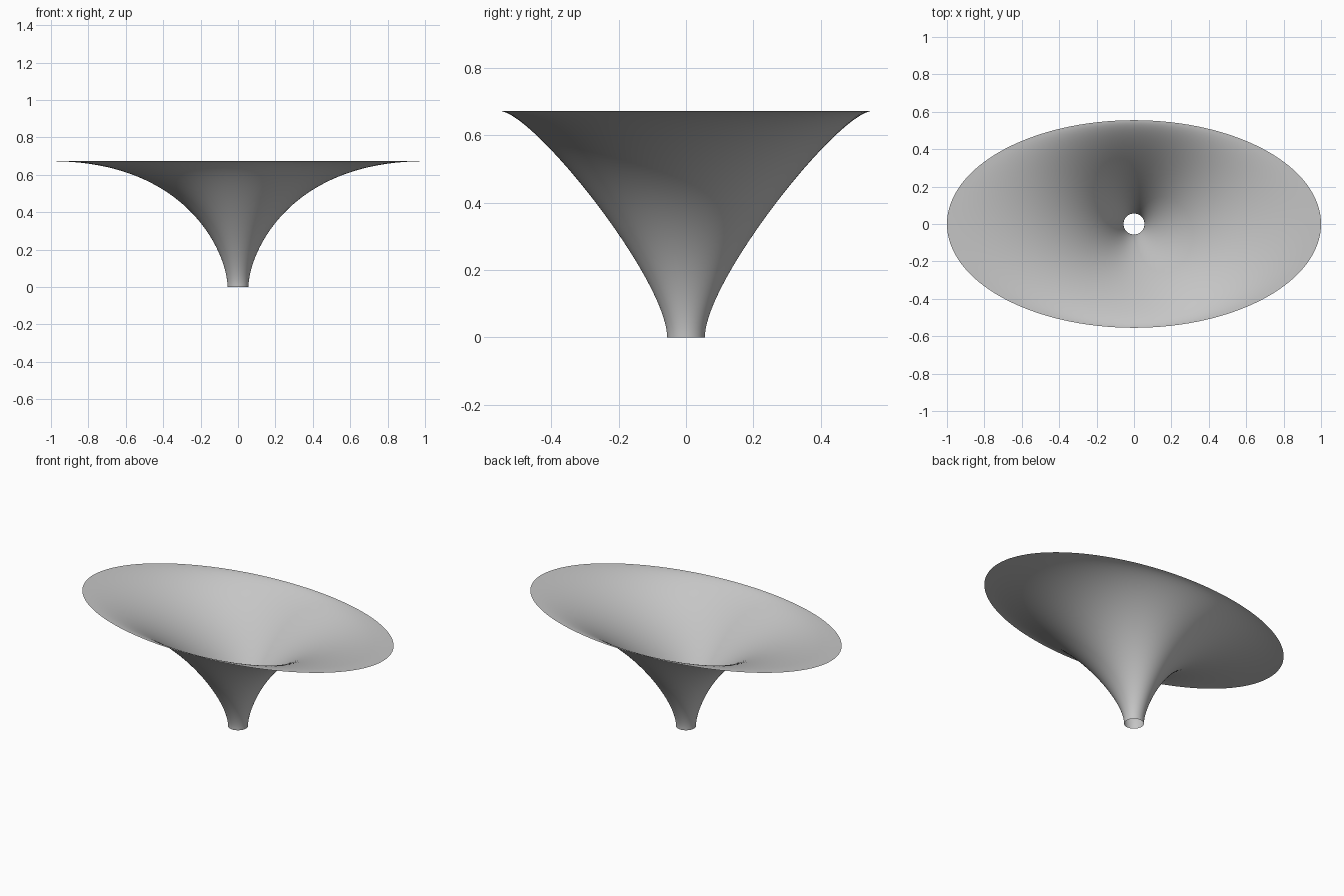
import bpy, bmesh, math

if "Cube" in bpy.data.objects:
    bpy.data.objects.remove(bpy.data.objects["Cube"])

SIDES, STEPS = 128, 40
HEIGHT = 0.673
NECK = 0.056
RIM_X, RIM_Y = 1.0, 0.555


def bezier(a, b, c, d, t):
    s = 1 - t
    return a * s**3 + 3 * b * s * s * t + 3 * c * s * t * t + d * t**3


# Plain grey material
grey = bpy.data.materials.new("plain grey")
grey.use_nodes = True
colour = (0.56, 0.56, 0.56, 1)
grey.diffuse_color = colour
grey.node_tree.nodes["Principled BSDF"].inputs["Base Color"].default_value = colour

# Open flared funnel: round neck blending into a wide elliptical rim
bm = bmesh.new()
rings = []
for i in range(STEPS + 1):
    t = i / STEPS
    z = bezier(0, 0.17, HEIGHT, HEIGHT, t)
    rx = bezier(NECK, NECK, 0.26, RIM_X, t)
    ry = bezier(NECK, NECK, 0.455, RIM_Y, t)
    ring = []
    for j in range(SIDES):
        a = 2 * math.pi * j / SIDES
        ring.append(bm.verts.new((rx * math.cos(a), ry * math.sin(a), z)))
    rings.append(ring)

for low, high in zip(rings, rings[1:]):
    for j in range(SIDES):
        k = (j + 1) % SIDES
        face = bm.faces.new((low[j], low[k], high[k], high[j]))
        face.smooth = True

mesh = bpy.data.meshes.new("flared_funnel")
bm.to_mesh(mesh)
bm.free()
mesh.materials.append(grey)
funnel = bpy.data.objects.new("flared_funnel", mesh)
bpy.context.collection.objects.link(funnel)
